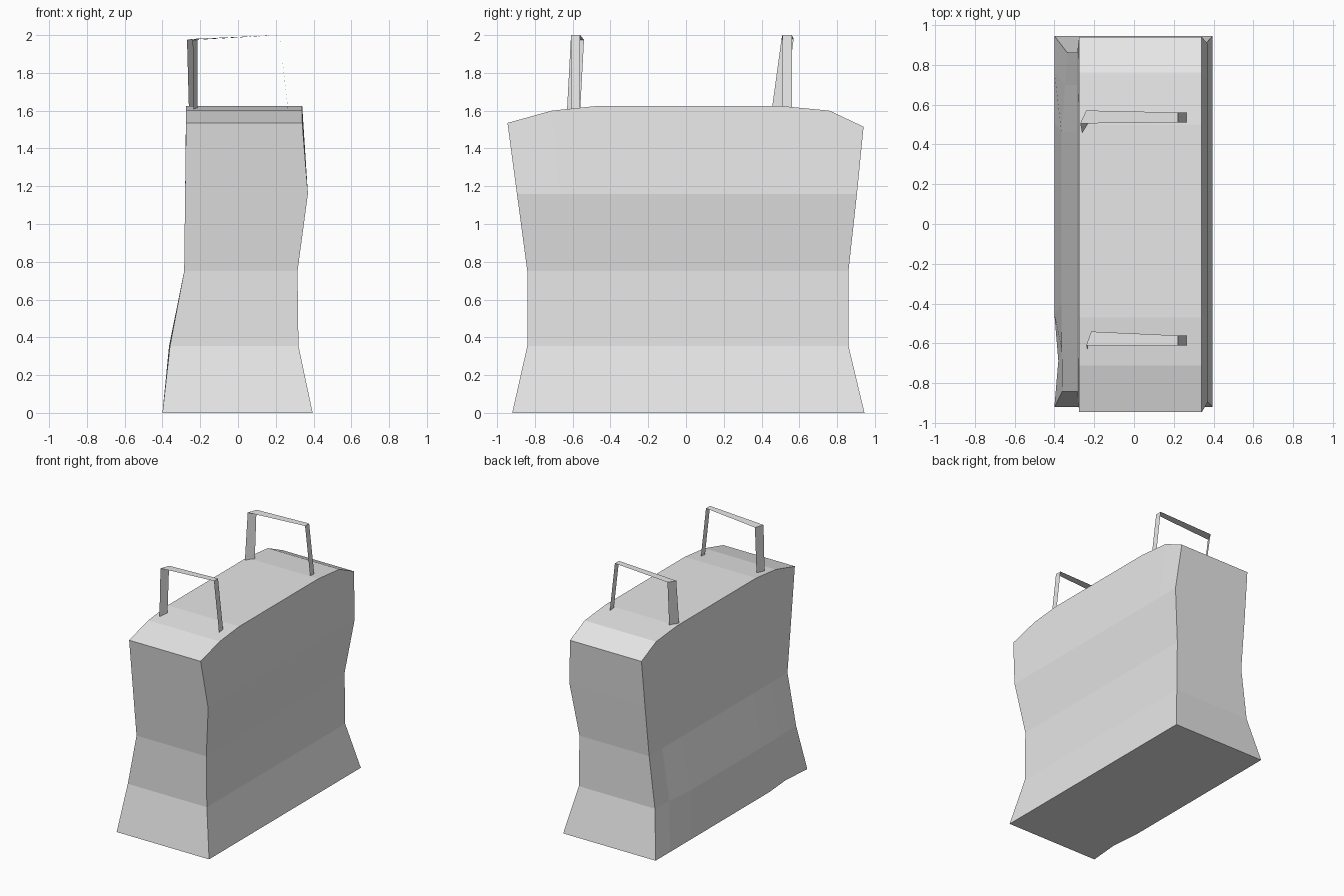
import bpy

if "Cube" in bpy.data.objects:
    bpy.data.objects.remove(bpy.data.objects["Cube"])

grey = bpy.data.materials.new("light_grey")
grey.diffuse_color = (0.8, 0.8, 0.8, 1)
grey.use_nodes = True
grey.node_tree.nodes["Principled BSDF"].inputs["Base Color"].default_value = grey.diffuse_color


def make(name, verts, faces):
    mesh = bpy.data.meshes.new(name)
    mesh.from_pydata(verts, [], faces)
    mesh.materials.append(grey)
    obj = bpy.data.objects.new(name, mesh)
    bpy.context.collection.objects.link(obj)
    return obj


# Bag body: levels lofted upward, each split into six stations along y
top_y = [-0.945, -0.71, -0.47, 0.5, 0.76, 0.94]
top_z = [1.535, 1.6, 1.625, 1.625, 1.6, 1.515]
N = len(top_y)
# z, front y, back y, left x (per station), right x
levels = [
    (0.0, -0.92, 0.945, [-0.4, -0.38, -0.4, -0.4, -0.4, -0.4], 0.395),
    (0.355, -0.84, 0.86, [-0.36, -0.363, -0.365, -0.365, -0.345, -0.335], 0.32),
    (0.75, -0.84, 0.86, [-0.285] * N, 0.315),
    (1.16, -0.895, 0.905, [-0.28] * N, 0.37),
    (None, -0.945, 0.94, [-0.275] * N, 0.34),
]
verts = []
for z, y0, y1, left, right in levels:
    ys = [y0 + (y1 - y0) * (t - top_y[0]) / (top_y[-1] - top_y[0]) for t in top_y]
    zs = top_z if z is None else [z] * N
    verts += [(left[i], ys[i], zs[i]) for i in range(N)]
    verts += [(right, ys[i], zs[i]) for i in range(N)]

faces = []
for k in range(len(levels) - 1):
    a, b = k * 2 * N, (k + 1) * 2 * N
    for i in range(N - 1):
        faces.append((a + i + 1, a + i, b + i, b + i + 1))                      # left wall
        faces.append((a + N + i, a + N + i + 1, b + N + i + 1, b + N + i))      # right wall
    faces.append((a, a + N, b + N, b))                                          # front wall
    faces.append((a + 2 * N - 1, a + N - 1, b + N - 1, b + 2 * N - 1))          # back wall
t = (len(levels) - 1) * 2 * N
for i in range(N - 1):
    faces.append((i, i + 1, N + i + 1, N + i))                                  # base
    faces.append((t + i, t + N + i, t + N + i + 1, t + i + 1))                  # top
make("bag_body", verts, faces)


# Handles: flat strap strips of three segments, given as pairs of edge points
def strap(name, pairs):
    pts = [p for pair in pairs for p in pair]
    make(name, pts, [(2 * i, 2 * i + 1, 2 * i + 3, 2 * i + 2)
                     for i in range(len(pairs) - 1)])


strap("back_handle", [
    ((-0.26, 0.455, 1.61), (-0.22, 0.52, 1.61)),
    ((-0.27, 0.505, 1.975), (-0.24, 0.57, 1.98)),
    ((0.22, 0.51, 2.0), (0.22, 0.56, 2.0)),
    ((0.265, 0.51, 1.61), (0.265, 0.56, 1.61)),
])
strap("front_handle", [
    ((-0.235, -0.63, 1.6), (-0.215, -0.56, 1.605)),
    ((-0.24, -0.61, 1.975), (-0.215, -0.54, 1.975)),
    ((0.22, -0.61, 2.0), (0.22, -0.56, 2.0)),
    ((0.265, -0.61, 1.6), (0.265, -0.56, 1.605)),
])
